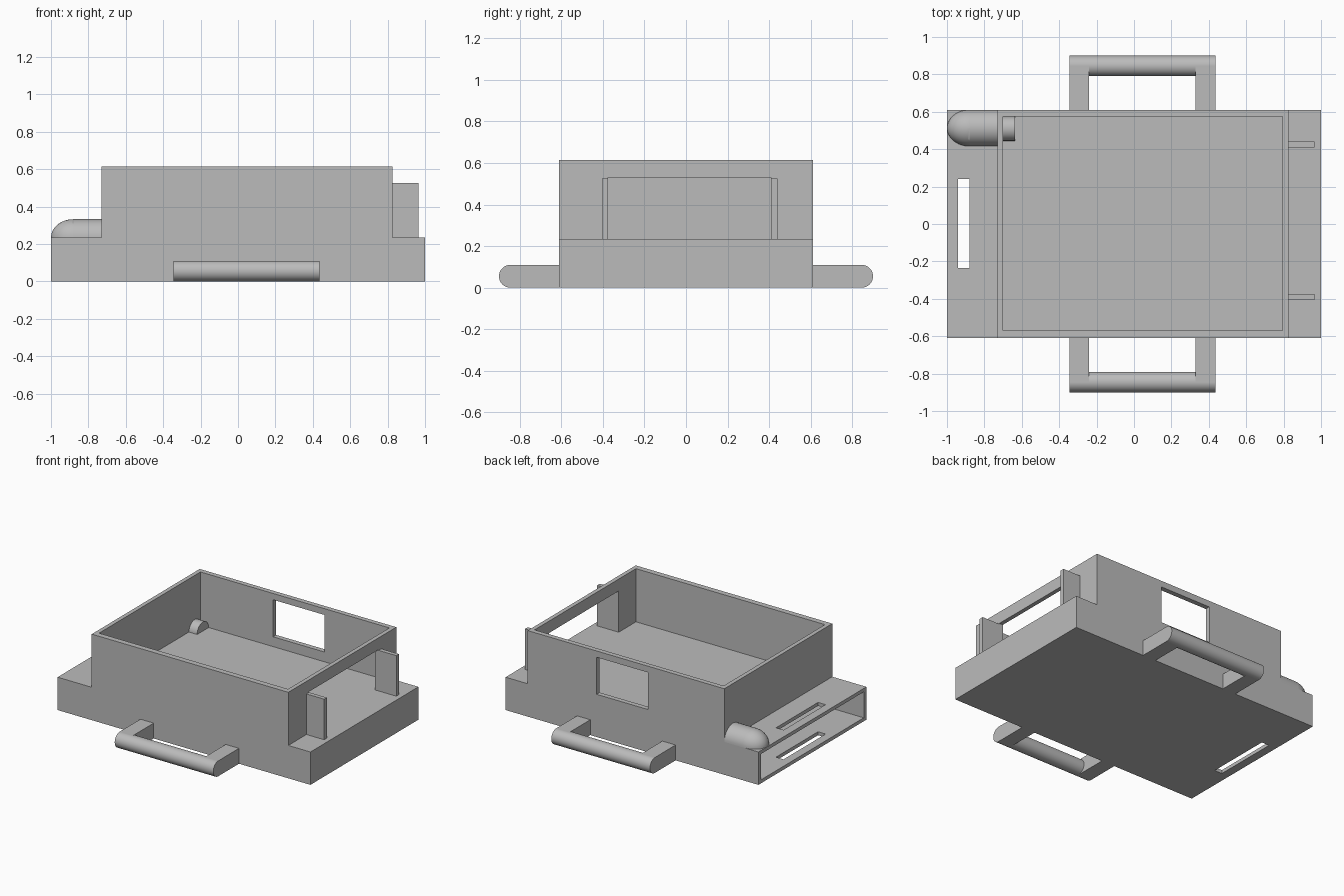
import bpy, bmesh, math
from mathutils import Matrix

cube = bpy.data.objects.get("Cube")
if cube:
    bpy.data.objects.remove(cube, do_unlink=True)

grey = bpy.data.materials.new("plain_grey")
grey.use_nodes = True
COLOUR = (0.5, 0.5, 0.5, 1)
grey.diffuse_color = COLOUR
grey.node_tree.nodes["Principled BSDF"].inputs["Base Color"].default_value = COLOUR

DECK, TOP, SIDE = 0.235, 0.615, 0.61


def finish(name, bm):
    """Turn a bmesh into a linked object with the shared material."""
    bmesh.ops.recalc_face_normals(bm, faces=bm.faces)
    mesh = bpy.data.meshes.new(name)
    bm.to_mesh(mesh)
    bm.free()
    mesh.materials.append(grey)
    ob = bpy.data.objects.new(name, mesh)
    bpy.context.collection.objects.link(ob)
    return ob


def box(name, x, y, z):
    """Box from (min, max) ranges."""
    bm = bmesh.new()
    bmesh.ops.create_cube(bm, size=1)
    for v in bm.verts:
        v.co = [r[0] if c < 0 else r[1] for c, r in zip(v.co, (x, y, z))]
    return finish(name, bm)


def activate(ob):
    bpy.ops.object.select_all(action='DESELECT')
    ob.select_set(True)
    bpy.context.view_layer.objects.active = ob


def smooth(ob):
    activate(ob)
    bpy.ops.object.shade_smooth_by_angle(angle=math.radians(35))


def cut(ob, cutter):
    cutter.hide_render = True
    mod = ob.modifiers.new("cut", 'BOOLEAN')
    mod.operation = 'DIFFERENCE'
    mod.solver = 'EXACT'
    mod.object = cutter
    activate(ob)
    bpy.ops.object.modifier_apply(modifier=mod.name)
    bpy.data.objects.remove(cutter, do_unlink=True)


def rod(name, x, y, z, radius, half=False):
    """Cylinder along x; half keeps only the part above its axis."""
    bm = bmesh.new()
    bmesh.ops.create_cone(bm, cap_ends=True, segments=48, radius1=radius,
                          radius2=radius, depth=x[1] - x[0],
                          matrix=Matrix.Rotation(math.pi / 2, 4, 'Y'))
    if half:
        slice_below(bm)
    bmesh.ops.translate(bm, verts=bm.verts, vec=(sum(x) / 2, y, z))
    ob = finish(name, bm)
    smooth(ob)
    return ob


def slice_below(bm, normal=(0, 0, 1)):
    geom = bm.verts[:] + bm.edges[:] + bm.faces[:]
    bmesh.ops.bisect_plane(bm, geom=geom, plane_co=(0, 0, 0),
                           plane_no=normal, clear_inner=True)


# Main body: stepped side profile extruded across the width
profile = [(-1, 0), (1, 0), (1, DECK), (0.825, DECK),
           (0.825, TOP), (-0.73, TOP), (-0.73, DECK), (-1, DECK)]
bm = bmesh.new()
face = bm.faces.new([bm.verts.new((x, -SIDE, z)) for x, z in profile])
new = bmesh.ops.extrude_face_region(bm, geom=[face])["geom"]
bmesh.ops.translate(bm, vec=(0, 2 * SIDE, 0),
                    verts=[v for v in new if isinstance(v, bmesh.types.BMVert)])
body = finish("body", bm)

# Open tray, back window, end doorway, lower compartment and strap slot
cut(body, box("tray_cutter", (-0.70, 0.795), (-0.57, 0.575), (DECK, 0.8)))
cut(body, box("window_cutter", (-0.125, 0.28), (0.5, 0.7), (0.305, 0.57)))
cut(body, box("doorway_cutter", (0.7, 0.9), (-0.375, 0.41), (DECK, 0.53)))
cut(body, box("compartment_cutter", (-1.1, 0.97), (-0.58, 0.58), (0.025, 0.21)))
cut(body, box("slot_cutter", (-0.94, -0.88), (-0.235, 0.24), (-0.1, 0.3)))

# Guide plates beside the doorway
for name, y in (("front_guide", (-0.405, -0.375)), ("back_guide", (0.41, 0.44))):
    box(name, (0.82, 0.965), y, (DECK, 0.525))

# Carry handles: two arms and a round grip on each long side
for name, s in (("front", -1), ("back", 1)):
    y = sorted((s * (SIDE - 0.005), s * 0.845))
    box(name + "_handle_right_arm", (-0.345, -0.24), y, (0, 0.11))
    box(name + "_handle_left_arm", (0.33, 0.435), y, (0, 0.11))
    rod(name + "_handle_grip", (-0.345, 0.435), s * 0.845, 0.055, 0.055)

# Domed cable cover on the end deck, with its inner stub in the tray
rod("cable_cover", (-0.88, -0.73), 0.513, DECK, 0.097, half=True)
bm = bmesh.new()
bmesh.ops.create_uvsphere(bm, u_segments=48, v_segments=24, radius=0.097)
slice_below(bm)
slice_below(bm, (-1, 0, 0))
bmesh.ops.scale(bm, vec=(1.23, 1, 1), verts=bm.verts)
bmesh.ops.translate(bm, vec=(-0.88, 0.513, DECK), verts=bm.verts)
smooth(finish("cable_cover_end", bm))
rod("cable_stub", (-0.705, -0.635), 0.51, DECK, 0.065, half=True)
